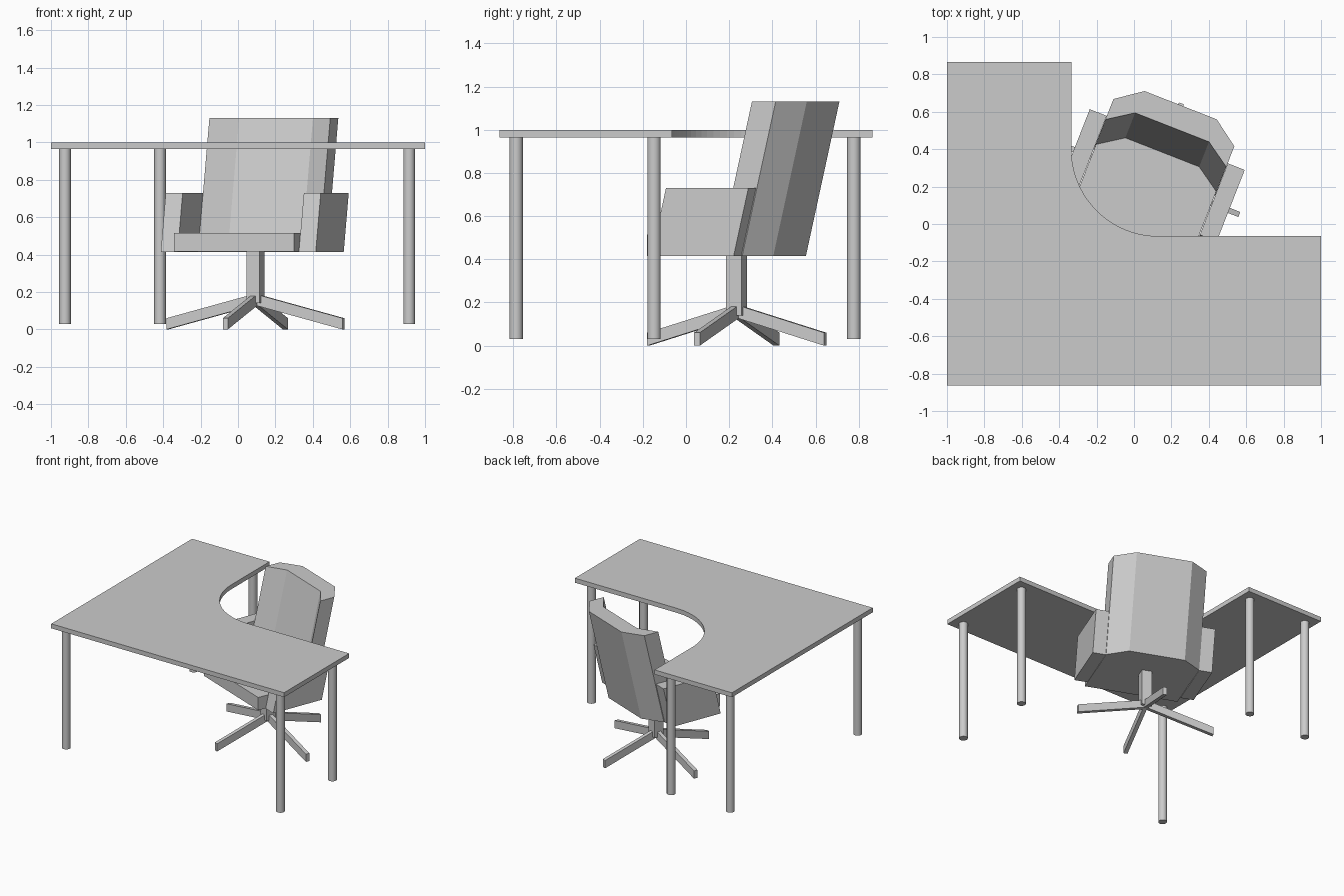
import bpy, bmesh
from math import sin, cos, pi, radians
from mathutils import Matrix, Vector

if "Cube" in bpy.data.objects:
    bpy.data.objects.remove(bpy.data.objects["Cube"])

CHAIR = Matrix.Translation((0.093, 0.235, 0)) @ Matrix.Rotation(radians(-21.4), 4, 'Z')
LEAN = 0.233  # backward lean of back and arms per unit of height


def prism(name, outline, z0, z1, matrix=Matrix(), lean=0.0):
    """Extrude a flat outline from z0 to z1, optionally leaning towards +y."""
    bm = bmesh.new()
    face = bm.faces.new([bm.verts.new((x, y, z0)) for x, y in outline])
    ext = bmesh.ops.extrude_face_region(bm, geom=[face])["geom"]
    for v in ext:
        if isinstance(v, bmesh.types.BMVert):
            v.co += Vector((0, lean * (z1 - z0), z1 - z0))
    bmesh.ops.recalc_face_normals(bm, faces=bm.faces)
    bm.transform(matrix)
    mesh = bpy.data.meshes.new(name)
    bm.to_mesh(mesh)
    bm.free()
    obj = bpy.data.objects.new(name, mesh)
    bpy.context.collection.objects.link(obj)
    return obj


def rect(x0, x1, y0, y1):
    return [(x0, y0), (x1, y0), (x1, y1), (x0, y1)]


# Desk top: corner shape with a quarter-round inner corner
R, N = 0.465, 20
arc = [(0.13 + R * cos(pi + i * pi / 2 / N), 0.40 + R * sin(pi + i * pi / 2 / N))
       for i in range(N + 1)]
prism("desk_top", [(-1, -0.863), (-1, 0.865), (-0.335, 0.865)] + arc
      + [(1, -0.065), (1, -0.863)], 0.965, 1.0)

# Desk legs
for x, y in [(-0.925, -0.787), (0.915, -0.787), (0.915, -0.148),
             (-0.925, 0.778), (-0.417, 0.778)]:
    bpy.ops.mesh.primitive_cylinder_add(vertices=24, radius=0.031, depth=0.936,
                                        location=(x, y, 0.03 + 0.468))
    bpy.context.object.name = "desk_leg"
    bpy.ops.object.shade_smooth_by_angle()

# Chair seat, with its rear edge tucked into the back
prism("seat", [(-0.345, -0.312), (0.345, -0.312), (0.345, 0.07), (0.21, 0.17),
               (-0.21, 0.17), (-0.345, 0.07)], 0.416, 0.515, CHAIR)

# Chair back: three leaning panels wrapping around the seat
half = [(0.212, 0.136), (0.347, 0.045), (0.347, 0.163), (0.207, 0.263)]
prism("chair_back", half + [(-x, y) for x, y in reversed(half)],
      0.415, 1.13, CHAIR, LEAN)

# Armrests
for side in (-1, 1):
    prism("armrest", rect(side * 0.348, side * 0.445, -0.251, 0.159),
          0.415, 0.73, CHAIR, LEAN)

# Chair column
prism("chair_column", rect(-0.0375, 0.0375, -0.0375, 0.0375), 0.14, 0.42, CHAIR)

# Chair base: two crossed bars that rise towards the column
for length, turn in ((0.505, 0), (0.44, 90)):
    bar = [(-length, 0), (0, 0.13), (length, 0), (length, 0.06), (0, 0.19), (-length, 0.06)]
    prism("chair_base_bar", bar, -0.0145, 0.0145,
          CHAIR @ Matrix.Rotation(radians(turn), 4, 'Z') @ Matrix.Rotation(pi / 2, 4, 'X'))
